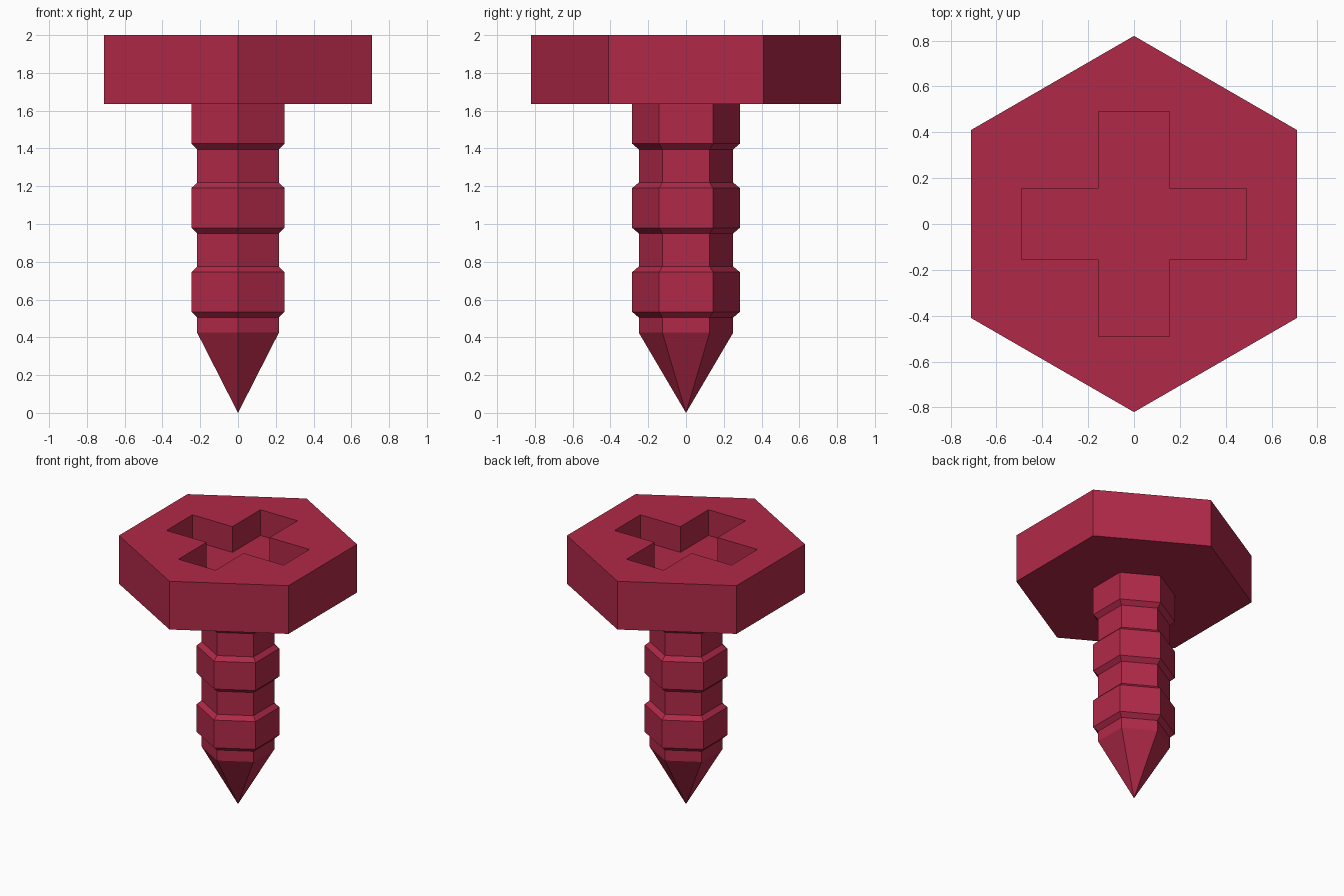
import bpy, bmesh
from math import cos, sin, pi

if "Cube" in bpy.data.objects:
    bpy.data.objects.remove(bpy.data.objects["Cube"])

crimson = bpy.data.materials.new("crimson")
crimson.diffuse_color = (0.44, 0.022, 0.065, 1)
crimson.use_nodes = True
crimson.node_tree.nodes["Principled BSDF"].inputs["Base Color"].default_value = crimson.diffuse_color


def finish(name, bm):
    bmesh.ops.recalc_face_normals(bm, faces=bm.faces)
    mesh = bpy.data.meshes.new(name)
    bm.to_mesh(mesh)
    bm.free()
    mesh.materials.append(crimson)
    obj = bpy.data.objects.new(name, mesh)
    bpy.context.collection.objects.link(obj)
    return obj


def hexagon(r):
    # corners on the +y and -y axes
    return [(r * cos(pi / 2 + i * pi / 3), r * sin(pi / 2 + i * pi / 3)) for i in range(6)]


def prism(name, outline, z0, z1):
    bm = bmesh.new()
    low = [bm.verts.new((x, y, z0)) for x, y in outline]
    high = [bm.verts.new((x, y, z1)) for x, y in outline]
    bm.faces.new(low)
    bm.faces.new(high)
    n = len(outline)
    for i in range(n):
        j = (i + 1) % n
        bm.faces.new((low[i], low[j], high[j], high[i]))
    return finish(name, bm)


# Hexagonal head
head = prism("head", hexagon(0.82), 1.635, 2.0)

# Cross-shaped driver recess, one arm repeated by quarter turns
w, a = 0.155, 0.49
cross = []
for k in range(4):
    c, s = round(cos(k * pi / 2)), round(sin(k * pi / 2))
    cross += [(x * c - y * s, x * s + y * c) for x, y in ((a, -w), (a, w), (w, w))]
cutter = prism("recess_cutter", cross, 1.805, 2.2)
cutter.hide_render = True
cut = head.modifiers.new("recess", 'BOOLEAN')
cut.operation = 'DIFFERENCE'
cut.solver = 'EXACT'
cut.object = cutter
bpy.context.view_layer.update()
graph = bpy.context.evaluated_depsgraph_get()
cut_mesh = bpy.data.meshes.new_from_object(head.evaluated_get(graph))
head.modifiers.clear()
head.data = cut_mesh
bpy.data.objects.remove(cutter)

# Six-sided shaft: pointed tip, then three raised thread bands
core, band = 0.25, 0.285
profile = [(core, 0.425)]
for k in range(3):
    z = 0.505 + 0.445 * k
    profile += [(core, z), (band, z + 0.03)]
    if k < 2:
        profile += [(band, z + 0.24), (core, z + 0.27)]
profile.append((band, 1.635))

bm = bmesh.new()
rings = [[bm.verts.new((x, y, z)) for x, y in hexagon(r)] for r, z in profile]
tip = bm.verts.new((0, 0, 0))
for i in range(6):
    j = (i + 1) % 6
    bm.faces.new((tip, rings[0][j], rings[0][i]))
    for lo, hi in zip(rings, rings[1:]):
        bm.faces.new((lo[i], lo[j], hi[j], hi[i]))
bm.faces.new(rings[-1])
finish("threaded_shaft", bm)
